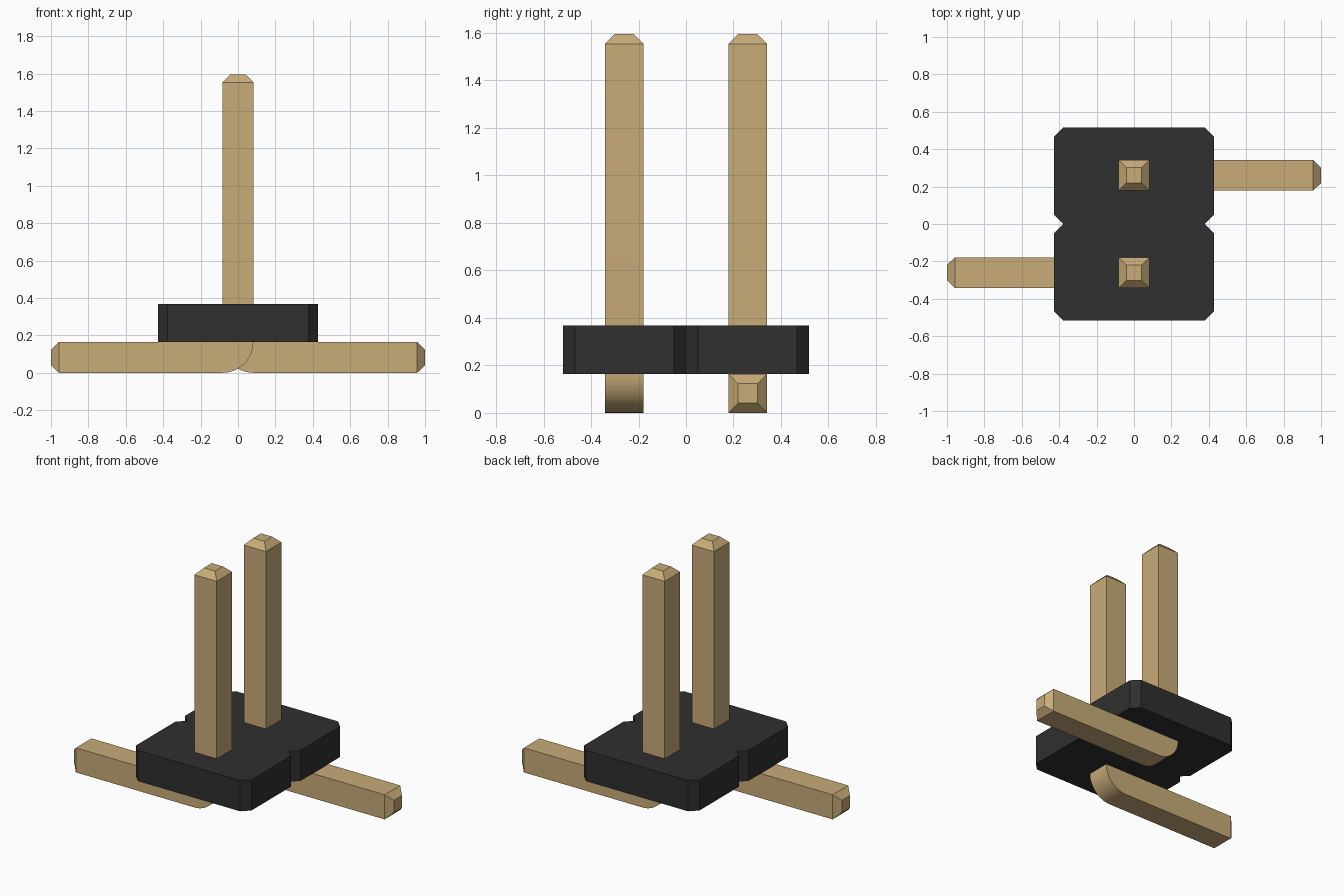
import bpy, bmesh, math
from mathutils import Vector

cube = bpy.data.objects.get("Cube")
if cube:
    bpy.data.objects.remove(cube, do_unlink=True)


def make_material(name, rgb):
    mat = bpy.data.materials.new(name)
    mat.use_nodes = True
    mat.diffuse_color = (*rgb, 1)
    mat.node_tree.nodes["Principled BSDF"].inputs["Base Color"].default_value = (*rgb, 1)
    return mat


def finish(bm, name, mat):
    bmesh.ops.recalc_face_normals(bm, faces=bm.faces)
    mesh = bpy.data.meshes.new(name)
    bm.to_mesh(mesh)
    bm.free()
    mesh.materials.append(mat)
    obj = bpy.data.objects.new(name, mesh)
    bpy.context.collection.objects.link(obj)
    bpy.ops.object.select_all(action='DESELECT')
    obj.select_set(True)
    bpy.context.view_layer.objects.active = obj
    bpy.ops.object.shade_smooth_by_angle(angle=math.radians(30))
    return obj


def prism(points, offset):
    """Closed solid swept from an outline along an offset."""
    bm = bmesh.new()
    face = bm.faces.new([bm.verts.new(p) for p in points])
    ext = bmesh.ops.extrude_face_region(bm, geom=[face], use_keep_orig=True)
    verts = [g for g in ext["geom"] if isinstance(g, bmesh.types.BMVert)]
    bmesh.ops.translate(bm, verts=verts, vec=offset)
    bmesh.ops.recalc_face_normals(bm, faces=bm.faces)
    return bm


def taper_end(bm, direction, length):
    """Cap the face furthest along a direction with a tapered tip."""
    face = max(bm.faces, key=lambda f: f.calc_center_median().dot(direction))
    tip = bmesh.ops.extrude_discrete_faces(bm, faces=[face])["faces"][0]
    centre = tip.calc_center_median()
    for v in tip.verts:
        v.co = centre + (v.co - centre) * 0.5 + direction * length


gold = make_material("brass", (0.58, 0.41, 0.19))
black = make_material("black_plastic", (0.029, 0.029, 0.029))

HALF, PITCH, TIP = 0.082, 0.26, 0.042
THICK = 2 * HALF
TOP = 1.595


# L-shaped pin: square post, rounded outer heel, flat foot
def pin(name, side):
    outline = [(HALF, TOP - TIP), (-HALF, TOP - TIP), (-HALF, THICK),
               (-1 + TIP, THICK), (-1 + TIP, 0)]
    for i in range(13):
        a = math.radians(-90 + 90 * i / 12)
        outline.append((-HALF + THICK * math.cos(a), THICK + THICK * math.sin(a)))
    y = side * PITCH - HALF
    bm = prism([(-side * x, y, z) for x, z in outline], (0, THICK, 0))
    taper_end(bm, Vector((0, 0, 1)), TIP)
    taper_end(bm, Vector((side, 0, 0)), TIP)
    finish(bm, name, gold)


pin("front_pin", -1)
pin("back_pin", 1)

# Plastic housing: two chamfered cells meeting at side notches
W, L, C = 0.427, 0.517, 0.05
quarter = [(W - C, 0), (W, C), (W, L - C), (W - C, L)]
right_side = [(x, -y) for x, y in reversed(quarter[1:])] + quarter
outline = right_side + [(-x, -y) for x, y in right_side]
finish(prism([(x, y, THICK) for x, y in outline], (0, 0, 0.205)), "housing", black)
